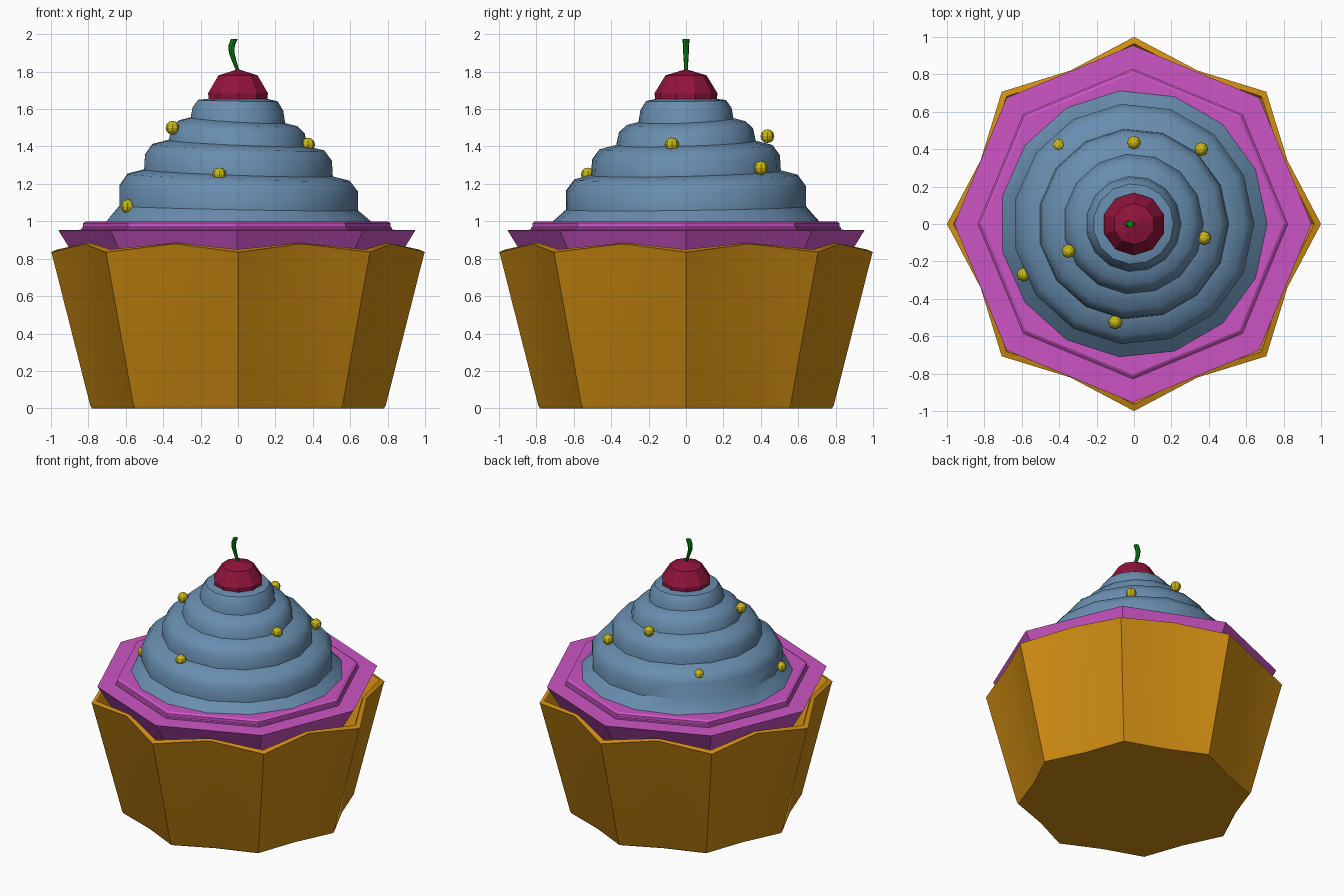
import bpy, bmesh
from math import sin, cos, pi, radians
from mathutils import Matrix

if "Cube" in bpy.data.objects:
    bpy.data.objects.remove(bpy.data.objects["Cube"])


def material(name, rgb):
    m = bpy.data.materials.new(name)
    m.diffuse_color = (*rgb, 1)
    m.use_nodes = True
    m.node_tree.nodes["Principled BSDF"].inputs["Base Color"].default_value = m.diffuse_color
    return m


def finish(name, bm, mat, smooth=None):
    bmesh.ops.recalc_face_normals(bm, faces=bm.faces)
    me = bpy.data.meshes.new(name)
    bm.to_mesh(me)
    bm.free()
    ob = bpy.data.objects.new(name, me)
    bpy.context.collection.objects.link(ob)
    me.materials.append(mat)
    if smooth:
        bpy.ops.object.select_all(action='DESELECT')
        ob.select_set(True)
        bpy.context.view_layer.objects.active = ob
        bpy.ops.object.shade_smooth_by_angle(angle=radians(smooth))
    return ob


def loft(name, rings, mat, smooth=None):
    """Skin closed rings of points and cap both ends."""
    bm = bmesh.new()
    rows = [[bm.verts.new(p) for p in ring] for ring in rings]
    n = len(rows[0])
    for a, b in zip(rows, rows[1:]):
        for i in range(n):
            j = (i + 1) % n
            bm.faces.new((a[i], a[j], b[j], b[i]))
    bm.faces.new(rows[0])
    bm.faces.new(rows[-1])
    return finish(name, bm, mat, smooth)


def ring(r, z, n, start=0.0, x=0.0, tilt=0.0):
    out = []
    for i in range(n):
        a = start + 2 * pi * i / n
        out.append((x + r * cos(a), r * sin(a), z + tilt * cos(a - radians(145))))
    return out


def star(r_peak, r_valley, z_peak, z_valley):
    out = []
    for i in range(16):
        r, z = (r_valley, z_valley) if i % 2 else (r_peak, z_peak)
        out.append((r * cos(i * pi / 8), r * sin(i * pi / 8), z))
    return out


orange = material("wrapper_orange", (0.64, 0.27, 0.006))
pink = material("cake_pink", (0.60, 0.09, 0.55))
blue = material("frosting_blue", (0.14, 0.27, 0.43))
red = material("cherry_red", (0.28, 0.007, 0.045))
green = material("stem_green", (0.003, 0.24, 0.007))
yellow = material("sprinkle_yellow", (0.58, 0.48, 0.007))

# Fluted paper wrapper with a wavy rim, open at the top
loft("wrapper", [
    star(0.78, 0.705, 0, 0), star(0.79, 0.715, 0.015, 0.015),
    star(0.995, 0.882, 0.825, 0.87), star(1.0, 0.888, 0.835, 0.88),
    star(0.965, 0.86, 0.85, 0.885), star(0.955, 0.852, 0.84, 0.875),
    star(0.76, 0.685, 0.03, 0.03)], orange, 30)

# Octagonal cake top with a raised tier
loft("cake", [ring(r, z, 8, x=-0.006) for r, z in (
    (0.80, 0.70), (0.95, 0.945), (0.955, 0.952), (0.83, 0.955),
    (0.83, 0.965), (0.822, 0.97), (0.822, 0.99), (0.805, 1.0))], pink)

# Swirled frosting: stacked, slightly tilted lobes
profile = [(0.72, 0.995, 0), (0.645, 1.07, 0.015), (0.645, 1.175, 0.02),
           (0.60, 1.235, 0.022), (0.51, 1.258, 0.022), (0.505, 1.34, 0.02),
           (0.465, 1.395, 0.02), (0.375, 1.418, 0.02), (0.36, 1.485, 0.02),
           (0.32, 1.523, 0.018), (0.255, 1.54, 0.018), (0.245, 1.6, 0.01),
           (0.215, 1.645, 0.005), (0.16, 1.655, 0)]
loft("frosting", [ring(r, z, 15, x=-0.003, tilt=t) for r, z, t in profile], blue, 40)

# Faceted cherry
loft("cherry", [ring(r, z, 10, pi / 2) for r, z in (
    (0.13, 1.63), (0.165, 1.645), (0.168, 1.685), (0.11, 1.78), (0.005, 1.812))], red)

# Curved stem, widening towards its tip
path = [(0, 1.80, 0.009), (-0.018, 1.85, 0.012), (-0.034, 1.90, 0.015),
        (-0.034, 1.94, 0.017), (-0.02, 1.975, 0.018)]
loft("cherry_stem", [ring(r, z, 8, x=x) for x, z, r in path], green, 40)

# Round sprinkles
spots = [(-0.40, 0.42, 1.235), (0, 0.435, 1.455), (0.36, 0.40, 1.285),
         (0.375, -0.075, 1.41), (-0.35, -0.145, 1.50), (-0.59, -0.27, 1.08),
         (-0.10, -0.525, 1.25)]
for k, p in enumerate(spots, 1):
    bm = bmesh.new()
    bmesh.ops.create_uvsphere(bm, u_segments=8, v_segments=6, radius=0.037,
                              matrix=Matrix.Translation(p))
    finish(f"sprinkle_{k}", bm, yellow)
